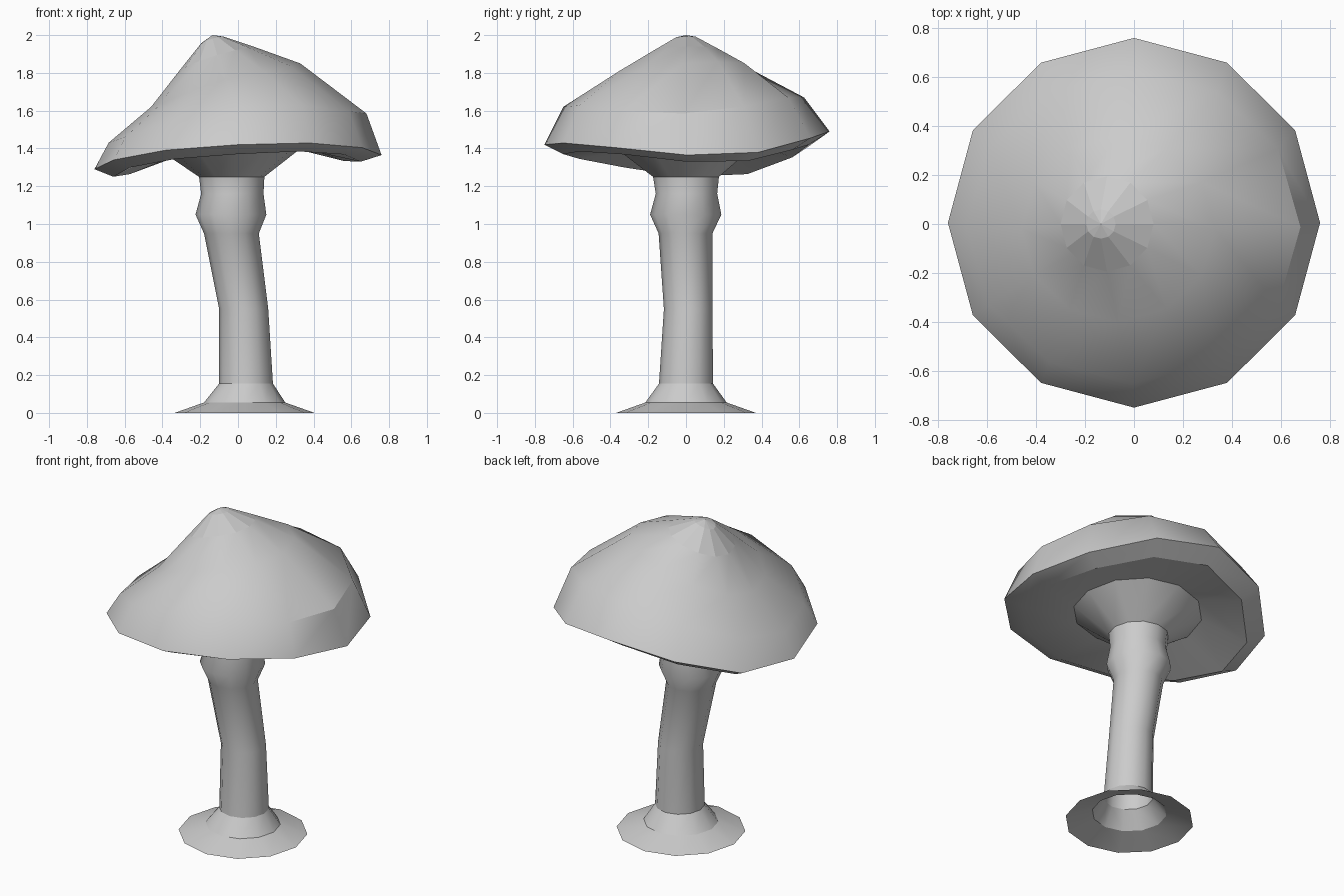
import bpy, bmesh
from math import cos, sin, pi, radians

cube = bpy.data.objects.get("Cube")
if cube:
    bpy.data.objects.remove(cube)

SIDES = 12

grey = bpy.data.materials.new("plain grey")
grey.use_nodes = True
grey.diffuse_color = (0.6, 0.6, 0.6, 1)
grey.node_tree.nodes["Principled BSDF"].inputs["Base Color"].default_value = (0.6, 0.6, 0.6, 1)


def ring(bm, west, east, south, north, heights, ripple=0.0):
    """Loop of vertices filling the given bounds; heights at east, north, west, south."""
    he, hn, hw, hs = heights
    verts = []
    for i in range(SIDES):
        a = 2 * pi * i / SIDES
        z = (he + hn + hw + hs) / 4 + (he - hw) / 2 * cos(a)
        z += ((hn - hs) / 2 + ripple) * sin(a)
        z += (he + hw - hn - hs) / 4 * cos(2 * a) + ripple * sin(3 * a)
        x = (west + east) / 2 + (east - west) / 2 * cos(a)
        y = (south + north) / 2 + (north - south) / 2 * sin(a)
        verts.append(bm.verts.new((x, y, z)))
    return verts


def bridge(bm, lower, upper):
    return [bm.faces.new((lower[i], lower[(i + 1) % SIDES],
                          upper[(i + 1) % SIDES], upper[i])) for i in range(SIDES)]


def finish(bm, name, angle, flat=()):
    bm.normal_update()
    mesh = bpy.data.meshes.new(name)
    flat_ids = []
    bm.faces.index_update()
    flat_ids = [f.index for f in flat]
    bm.to_mesh(mesh)
    bm.free()
    obj = bpy.data.objects.new(name, mesh)
    bpy.context.collection.objects.link(obj)
    mesh.materials.append(grey)
    bpy.ops.object.select_all(action="DESELECT")
    obj.select_set(True)
    bpy.context.view_layer.objects.active = obj
    bpy.ops.object.shade_smooth_by_angle(angle=radians(angle))
    for i in flat_ids:
        mesh.polygons[i].use_smooth = False
    return obj


def loft(name, rows, angle):
    """Open tube through level rings: west, east, south, north, height."""
    bm = bmesh.new()
    loops = [ring(bm, *row[:4], [row[4]] * 4) for row in rows]
    for low, high in zip(loops, loops[1:]):
        bridge(bm, low, high)
    return finish(bm, name, angle)


# Flared foot, open underneath
loft("foot", [
    (-0.335, 0.405, -0.37, 0.37, 0),
    (-0.18, 0.25, -0.215, 0.215, 0.055),
    (-0.1, 0.185, -0.143, 0.143, 0.155),
], 30)

# Bent stem with a swollen collar
loft("stem", [
    (-0.1, 0.185, -0.143, 0.143, 0.155),
    (-0.1, 0.16, -0.117, 0.14, 0.55),
    (-0.18, 0.11, -0.145, 0.14, 0.95),
    (-0.225, 0.15, -0.19, 0.187, 1.05),
    (-0.195, 0.135, -0.16, 0.165, 1.16),
    (-0.207, 0.14, -0.175, 0.175, 1.255),
], 50)

# Cap: gill cone, underside, rim, shoulder, then up to the off-centre tip
bm = bmesh.new()
loops = [
    ring(bm, -0.207, 0.14, -0.175, 0.175, (1.25, 1.25, 1.25, 1.25)),
    ring(bm, -0.4, 0.345, -0.37, 0.37, (1.41, 1.42, 1.38, 1.4)),
    ring(bm, -0.66, 0.65, -0.65, 0.65, (1.33, 1.42, 1.25, 1.37), -0.02),
    ring(bm, -0.76, 0.76, -0.75, 0.76, (1.365, 1.49, 1.29, 1.42), -0.02),
    ring(bm, -0.685, 0.68, -0.65, 0.625, (1.585, 1.67, 1.43, 1.62)),
    ring(bm, -0.46, 0.33, -0.4, 0.36, (1.85, 1.81, 1.62, 1.765)),
    ring(bm, -0.3, 0.08, -0.195, 0.195, (1.94, 1.905, 1.825, 1.895)),
    ring(bm, -0.195, -0.075, -0.06, 0.06, (1.992, 1.985, 1.957, 1.982)),
]
bands = [bridge(bm, low, high) for low, high in zip(loops, loops[1:])]
tip = bm.verts.new((-0.135, 0, 2))
top = loops[-1]
tip_faces = [bm.faces.new((top[i], top[(i + 1) % SIDES], tip)) for i in range(SIDES)]
finish(bm, "cap", 32, bands[-1] + tip_faces)
